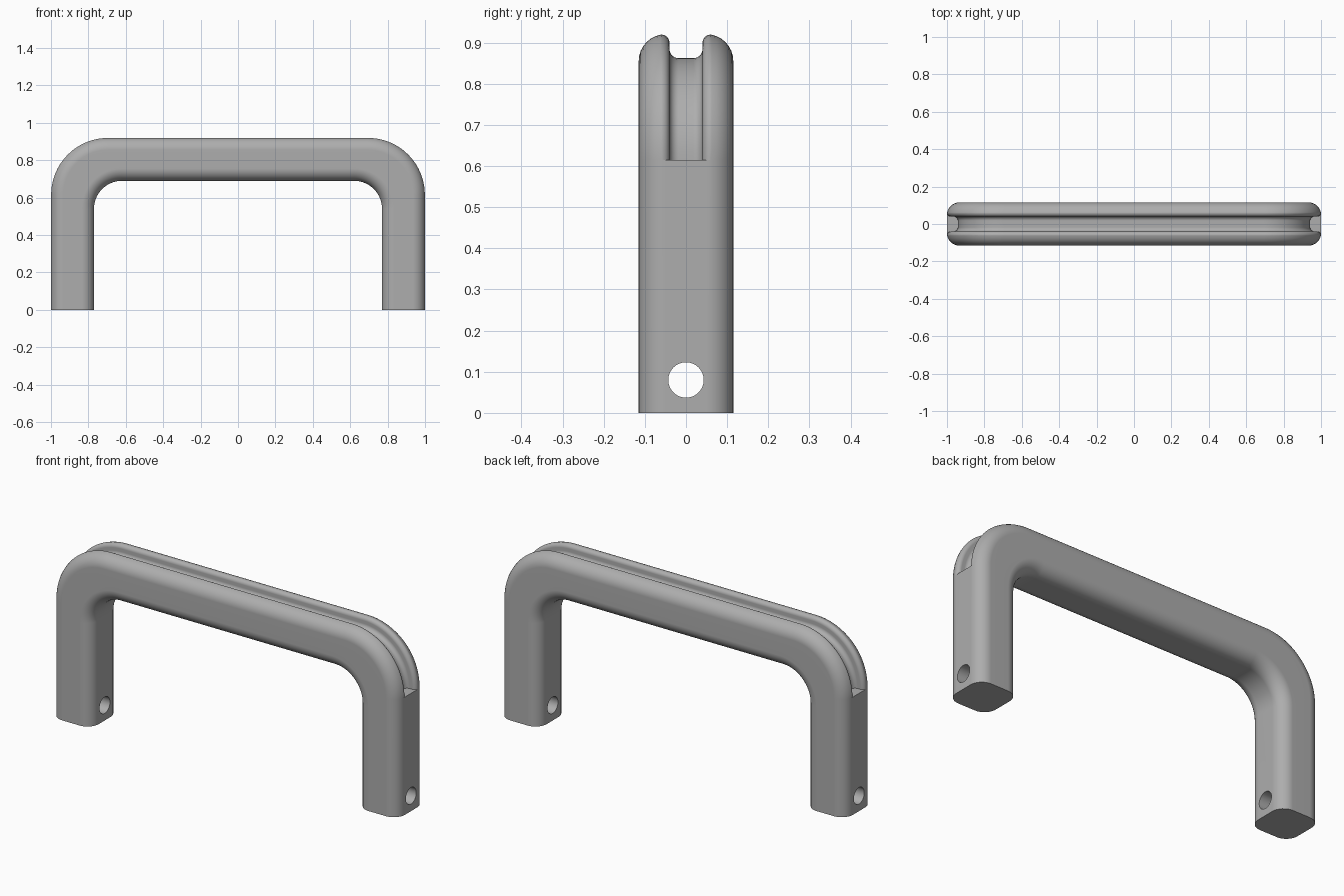
import bpy
import bmesh
from math import sin, cos, pi, radians

if "Cube" in bpy.data.objects:
    bpy.data.objects.remove(bpy.data.objects["Cube"])

TOP, HALF_W, THICK = 0.92, 0.115, 0.23
R_OUT, R_IN, CORNER = 0.305, 0.15, 0.065
STEPS = 20

metal = bpy.data.materials.new("satin grey")
metal.use_nodes = True
grey = (0.42, 0.42, 0.42, 1)
metal.diffuse_color = grey
metal.node_tree.nodes["Principled BSDF"].inputs["Base Color"].default_value = grey


def arc(cy, cd, r, a0, a1, n=8):
    """Arc in the section plane: y across, d depth below the surface."""
    return [(cy + r * cos(radians(a0 + (a1 - a0) * i / n)),
             cd + r * sin(radians(a0 + (a1 - a0) * i / n))) for i in range(n + 1)]


def rail(side, angle, depth):
    """Point at a depth from the outer or inner edge of the arch."""
    r = R_OUT if side == "outer" else R_IN
    inset = 0 if side == "outer" else THICK
    sign = 1 if angle <= pi / 2 else -1
    cx, cz = sign * (1 - inset - r), TOP - inset - r
    reach = r - depth if side == "outer" else r + depth
    return cx + reach * cos(angle), cz + reach * sin(angle)


def sweep(name, profile, feet):
    """Sweep (side, y, depth) points over the arch, with legs if feet is set."""
    half = [pi / 2 * i / STEPS for i in range(STEPS + 1)]
    angles = [(a, 1) for a in half] + [(pi - a, -1) for a in reversed(half)]
    bm = bmesh.new()
    rings = []
    for a, sign in angles:
        ring = []
        for side, y, d in profile:
            x, z = rail(side, a if sign > 0 else pi - a, d)
            ring.append(bm.verts.new((sign * x, y, z)))
        rings.append(ring)
    if feet:
        ends = [[bm.verts.new((v.co.x, v.co.y, 0)) for v in rings[i]] for i in (0, -1)]
        rings = [ends[0]] + rings + [ends[1]]
    n = len(profile)
    for a, b in zip(rings, rings[1:]):
        for i in range(n):
            j = (i + 1) % n
            bm.faces.new((a[i], a[j], b[j], b[i]))
    bm.faces.new(rings[0])
    bm.faces.new(rings[-1])
    bmesh.ops.recalc_face_normals(bm, faces=bm.faces)
    mesh = bpy.data.meshes.new(name)
    bm.to_mesh(mesh)
    bm.free()
    obj = bpy.data.objects.new(name, mesh)
    bpy.context.collection.objects.link(obj)
    mesh.materials.append(metal)
    return obj


# Handle: rounded square section swept along the arch
flat = HALF_W - CORNER
edge = arc(flat, CORNER, CORNER, -90, 0) 
outer = [(-y, d) for y, d in reversed(edge)] + edge
section = [("outer", y, d) for y, d in outer]
section += [("inner", y, d) for y, d in reversed(outer)]
handle = sweep("handle", section, True)

# Groove cutter: round lips and filleted floor
lip = arc(0.06, 0.0208, 0.02, 270, 180)
floor = arc(0.018, 0.036, 0.022, 0, 90)
side = [(0.06, -0.05)] + lip + floor
groove = side + [(-y, d) for y, d in reversed(side)]
cutters = [sweep("groove_cutter", [("outer", y, d) for y, d in groove], False)]

# Cross hole through both legs
bpy.ops.mesh.primitive_cylinder_add(vertices=48, radius=0.043, depth=3,
                                    location=(0, 0, 0.08), rotation=(0, pi / 2, 0))
hole = bpy.context.object
hole.name = "hole_cutter"
hole.data.materials.append(metal)
cutters.append(hole)

bpy.ops.object.select_all(action="DESELECT")
bpy.context.view_layer.objects.active = handle
handle.select_set(True)
for cutter in cutters:
    cutter.hide_render = True
    mod = handle.modifiers.new("cut", "BOOLEAN")
    mod.operation = "DIFFERENCE"
    mod.solver = "EXACT"
    mod.object = cutter
    bpy.ops.object.modifier_apply(modifier=mod.name)
    bpy.data.objects.remove(cutter)

# Smooth rounds, crisp cut edges
bpy.ops.object.shade_smooth_by_angle(angle=radians(35))
weighted = handle.modifiers.new("even shading", "WEIGHTED_NORMAL")
weighted.keep_sharp = True
